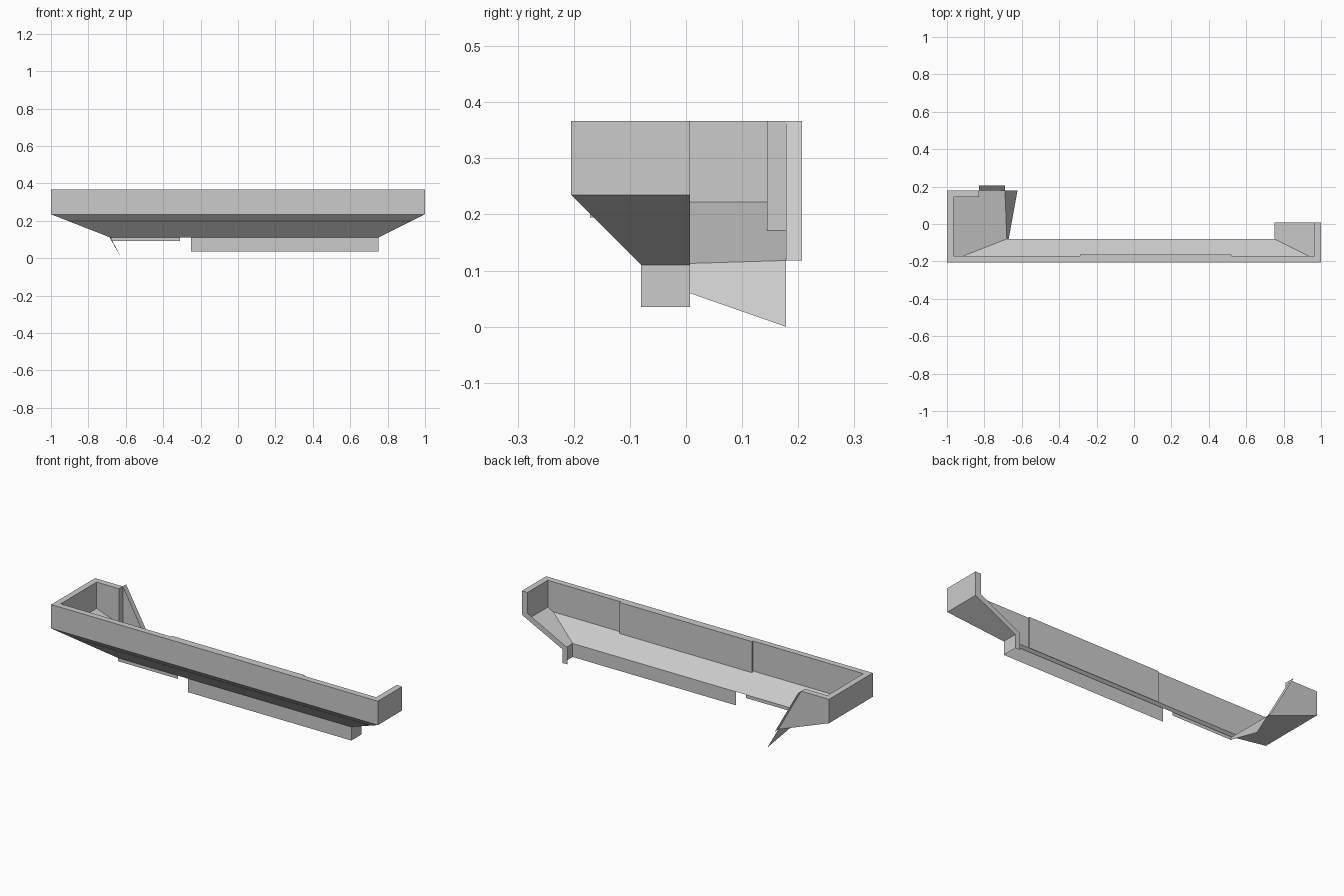
import bpy
import bmesh

cube = bpy.data.objects.get("Cube")
if cube:
    bpy.data.objects.remove(cube, do_unlink=True)

grey = bpy.data.materials.new("light grey")
grey.use_nodes = True
colour = (0.6, 0.6, 0.6, 1)
grey.diffuse_color = colour
grey.node_tree.nodes["Principled BSDF"].inputs["Base Color"].default_value = colour


def part(name, *polygons):
    """Build one sheet-metal part from flat polygons."""
    bm = bmesh.new()
    for corners in polygons:
        bm.faces.new([bm.verts.new(c) for c in corners])
    bmesh.ops.remove_doubles(bm, verts=bm.verts, dist=0.0005)
    mesh = bpy.data.meshes.new(name)
    bm.to_mesh(mesh)
    bm.free()
    mesh.materials.append(grey)
    obj = bpy.data.objects.new(name, mesh)
    bpy.context.collection.objects.link(obj)
    return obj


def loft(upper, lower):
    """Quads between two rows of points."""
    return [(upper[i], upper[i + 1], lower[i + 1], lower[i])
            for i in range(len(upper) - 1)]


def at(plan, z):
    return [(x, y, z) for x, y in plan]


TOP, MID, LOW = 0.367, 0.235, 0.11
FRONT, BACK, END = -0.205, 0.178, 0.007
T = 0.034                                   # rim width

# Outer band and sloping underside, from the long end round to the short end
outline = [(-1, BACK), (-1, FRONT), (1, FRONT), (1, END)]
foot = [(-0.69, BACK, 0.118), (-0.68, -0.08, LOW),
        (0.75, -0.08, LOW), (0.75, END, LOW)]
part("outer_band", *loft(at(outline, TOP), at(outline, MID)))
part("sloping_floor", *loft(at(outline, MID), foot))

# Flat rim on top of the band
inner = [(-1 + T, BACK - T), (-1 + T, FRONT + T), (1 - T, FRONT + T), (1 - T, END)]
part("top_rim", *loft(at(outline, TOP), at(inner, TOP)),
     at([(-1, BACK), (-1 + T, BACK - T), (-0.83, BACK - T), (-0.83, BACK)], TOP))

# Inner faces of the walls, ending on the sloping floor
a, b, c, d = at(inner, TOP)
left_z, right_z, front_z, stop_z = 0.222, 0.218, 0.2, 0.171
part("inner_left_wall", (a, b, (b[0], b[1], left_z), (a[0], a[1], left_z)))
part("inner_right_wall", (c, d, (d[0], d[1], right_z), (c[0], c[1], right_z)))
part("inner_front_wall", (b, c, (c[0], c[1], right_z), (0.93, c[1], front_z),
                          (-0.91, c[1], front_z), (b[0], b[1], left_z)))
part("inner_back_wall",
     (a, (-0.83, a[1], TOP), (-0.83, a[1], stop_z), (a[0], a[1], left_z)),
     ((-0.83, a[1], TOP), (-0.83, BACK, TOP), (-0.83, BACK, stop_z), (-0.83, a[1], stop_z)))

# Slightly thicker middle of the front wall
y0, y1 = FRONT + T, FRONT + T + 0.009
pad = [(-0.29, y0), (-0.29, y1), (0.52, y1), (0.52, y0)]
part("front_wall_pad", at(pad, TOP), *loft(at(pad, TOP), at(pad, 0.195)))

# Back wall of the long end, with a flange along its diagonal edge
top_corner, low_corner = (-0.83, BACK, TOP), foot[0]
part("back_wall", ((-1, BACK, TOP), top_corner, low_corner, (-1, BACK, MID)))
part("diagonal_flange", (top_corner, (-0.83, 0.207, TOP),
                         (-0.69, 0.207, 0.118), low_corner))

# Lip closing the short end: follows band, slope and skirt
lip_outer = [(1, TOP), (1, MID), (0.75, LOW), (0.75, 0.035)]
lip_inner = [(1 - T, TOP), (1 - T, MID + 0.018), (0.72, LOW + 0.018), (0.72, 0.035)]
part("end_lip", *loft([(x, END, z) for x, z in lip_outer],
                      [(x, END, z) for x, z in lip_inner]))

# Skirts hanging below the floor
skirt = [(-0.25, -0.08), (0.75, -0.08), (0.75, END)]
part("long_skirt", *loft(at(skirt, LOW), at(skirt, 0.035)))
short = [(-0.68, -0.08), (-0.31, -0.08)]
part("short_skirt", *loft(at(short, LOW), at(short, 0.092)))

# Tapering flap under the long end
part("side_flap", (foot[1], foot[0], (-0.623, BACK, 0), (-0.67, -0.08, 0.09)))
